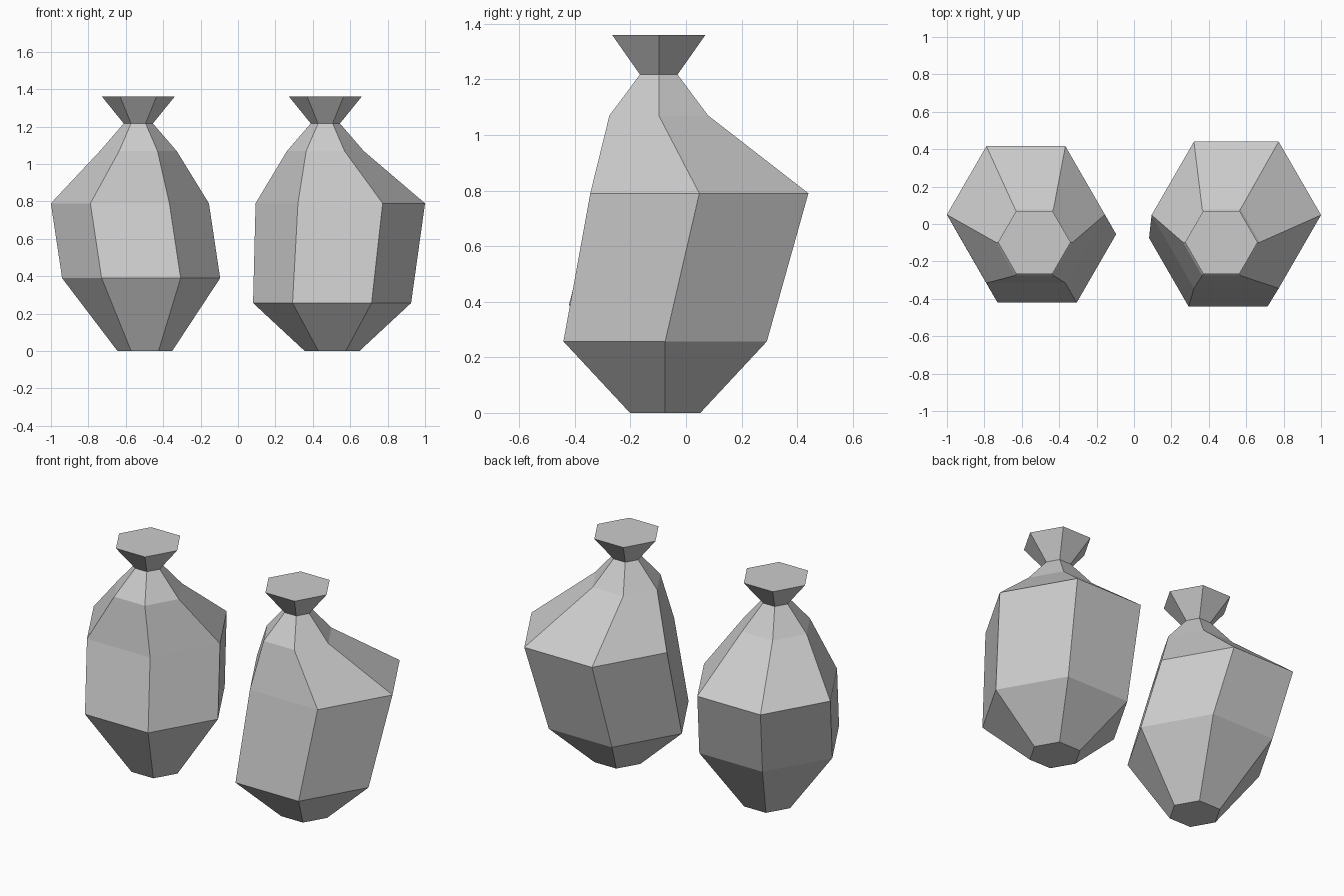
import bpy, bmesh
from math import cos, sin, pi

if "Cube" in bpy.data.objects:
    bpy.data.objects.remove(bpy.data.objects["Cube"])

SIDES = 6


def make_vase(name, rings):
    """Skin a stack of hexagonal rings (x, y, z, radius) and cap both ends."""
    bm = bmesh.new()
    loops = [[bm.verts.new((x + r * cos(2 * pi * i / SIDES),
                            y + r * sin(2 * pi * i / SIDES), z))
              for i in range(SIDES)] for x, y, z, r in rings]
    for low, high in zip(loops, loops[1:]):
        for i in range(SIDES):
            j = (i + 1) % SIDES
            bm.faces.new((low[i], low[j], high[j], high[i]))
    bm.faces.new(loops[0][::-1])
    bm.faces.new(loops[-1])
    mesh = bpy.data.meshes.new(name)
    bm.to_mesh(mesh)
    bm.free()
    obj = bpy.data.objects.new(name, mesh)
    bpy.context.collection.objects.link(obj)
    return obj


def neck(x):
    """Neck base, pinched throat and flared rim, shared by both vases."""
    return [(x, -0.098, 1.07, 0.205),
            (x, -0.098, 1.217, 0.078),
            (x, -0.098, 1.36, 0.194)]


# Left vase: tall tapered foot, body leaning slightly back and left
make_vase("left_vase", [(-0.498, -0.075, 0.0, 0.146),
                        (-0.518, -0.055, 0.39, 0.4225),
                        (-0.578, 0.05, 0.79, 0.4225)] + neck(-0.533))

# Right vase: short foot, broader shoulder leaning back and right
make_vase("right_vase", [(0.503, -0.075, 0.0, 0.146),
                         (0.503, -0.075, 0.257, 0.4225),
                         (0.547, 0.048, 0.79, 0.453)] + neck(0.467))
